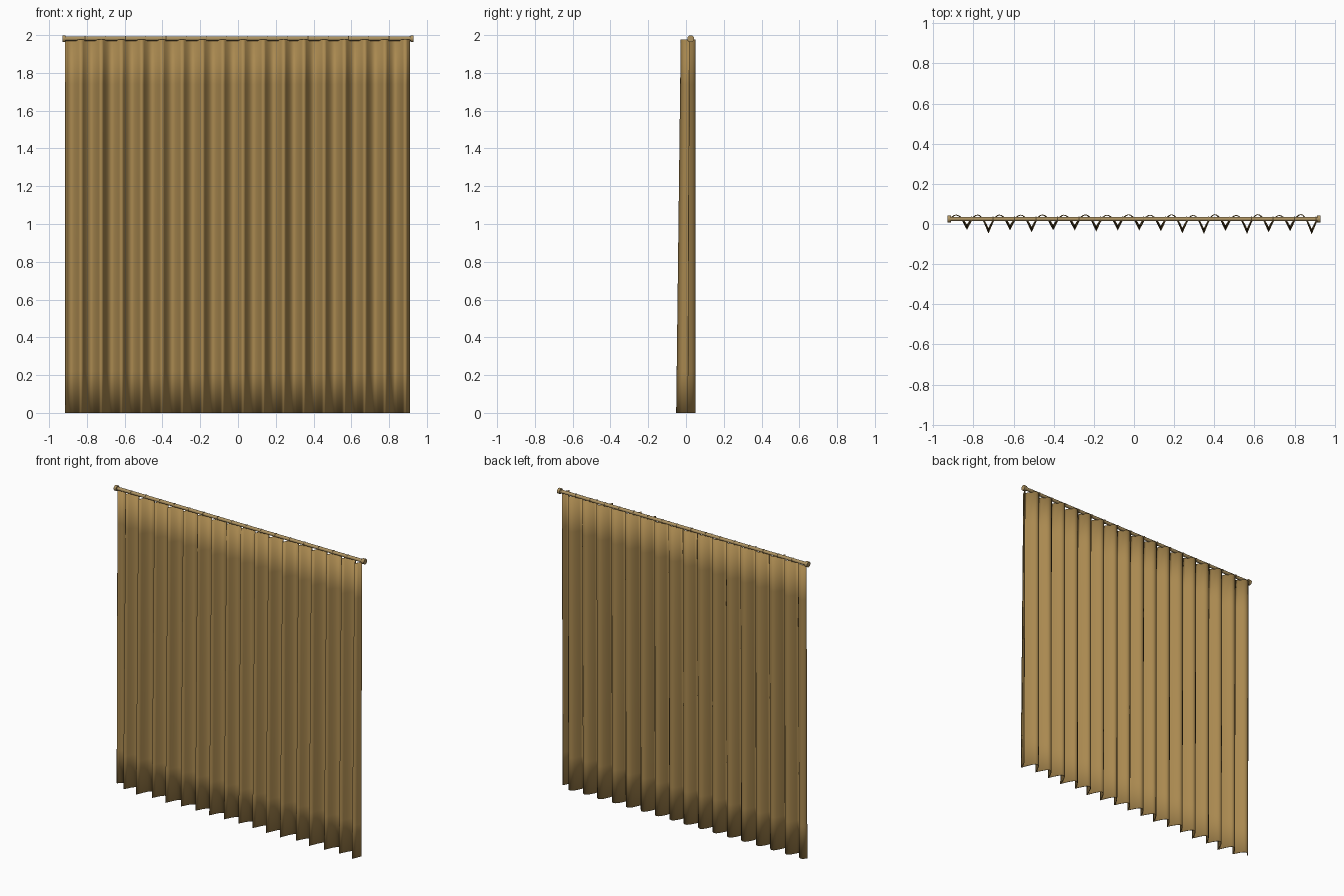
import bpy, bmesh, math

cube = bpy.data.objects.get("Cube")
if cube:
    bpy.data.objects.remove(cube)


def material(name, rgb):
    m = bpy.data.materials.new(name)
    m.use_nodes = True
    m.diffuse_color = (*rgb, 1)
    m.node_tree.nodes["Principled BSDF"].inputs["Base Color"].default_value = (*rgb, 1)
    return m


TAN = material("tan fabric", (0.40, 0.25, 0.08))
BRASS = material("pale brass", (0.42, 0.29, 0.12))

PITCH, FIRST = 0.1073, -0.832
LEFT, RIGHT, TOP = -0.915, 0.909, 1.976
ROD_Y, ROD_Z = 0.025, 1.981
# Front reach of each pleat at the hem, in hundredths
DEPTHS = [3, 2.8, 4.6, 3, 4, 3, 3, 3.5, 3, 3, 3.5, 4.5, 4.8, 3.2, 4.8, 4, 3.5, 5]


def fold(x, z):
    """Depth of the cloth: sharp pleats in front, round folds behind."""
    t = (x - FIRST) / PITCH
    k = min(max(round(t), -1), len(DEPTHS) - 2)
    front = -DEPTHS[k + 1] / 100
    front += 0.024 * z / TOP
    back = 0.045 + 0.004 * math.sin(3.1 * math.floor(t))
    return back + (front - back) * (1 - abs(math.sin(math.pi * t)))


# Pleated cloth, columns evenly spaced along each pleat
xs = [LEFT]
step = PITCH / 10
i = math.ceil((LEFT - FIRST) / step + 0.1)
while FIRST + i * step < RIGHT - 0.002:
    xs.append(FIRST + i * step)
    i += 1
xs.append(RIGHT)
rows = [0, 0.22, 0.6, 1.0, 1.4, 1.74, TOP]
bm = bmesh.new()
grid = [[bm.verts.new((x, fold(x, z), z)) for x in xs] for z in rows]
for low, high in zip(grid, grid[1:]):
    for j in range(len(xs) - 1):
        bm.faces.new((low[j], low[j + 1], high[j + 1], high[j]))
mesh = bpy.data.meshes.new("curtain")
bm.to_mesh(mesh)
bm.free()
mesh.materials.append(TAN)
mesh.shade_smooth()
curtain = bpy.data.objects.new("curtain", mesh)
bpy.context.collection.objects.link(curtain)
solid = curtain.modifiers.new("thickness", "SOLIDIFY")
solid.thickness = 0.004
solid.offset = 0


def finish(name):
    ob = bpy.context.object
    ob.name = name
    ob.data.materials.append(BRASS)
    bpy.ops.object.shade_smooth_by_angle()


def bar(name, x, radius, length):
    bpy.ops.mesh.primitive_cylinder_add(vertices=20, radius=radius, depth=length,
                                        location=(x, ROD_Y, ROD_Z),
                                        rotation=(0, math.pi / 2, 0))
    finish(name)


# Rod with end caps
bar("rod", 0, 0.011, 1.84)
for side, x in (("right", -0.921), ("left", 0.921)):
    bar(side + "_end_cap", x, 0.018, 0.018)

# Rings on the rod, one per pleat
for n in range(17):
    bpy.ops.mesh.primitive_torus_add(major_segments=16, minor_segments=6,
                                     major_radius=0.012, minor_radius=0.002,
                                     location=(FIRST + 0.022 + n * PITCH, ROD_Y, ROD_Z),
                                     rotation=(0, math.pi / 2, 0))
    finish("ring_%d" % (n + 1))
